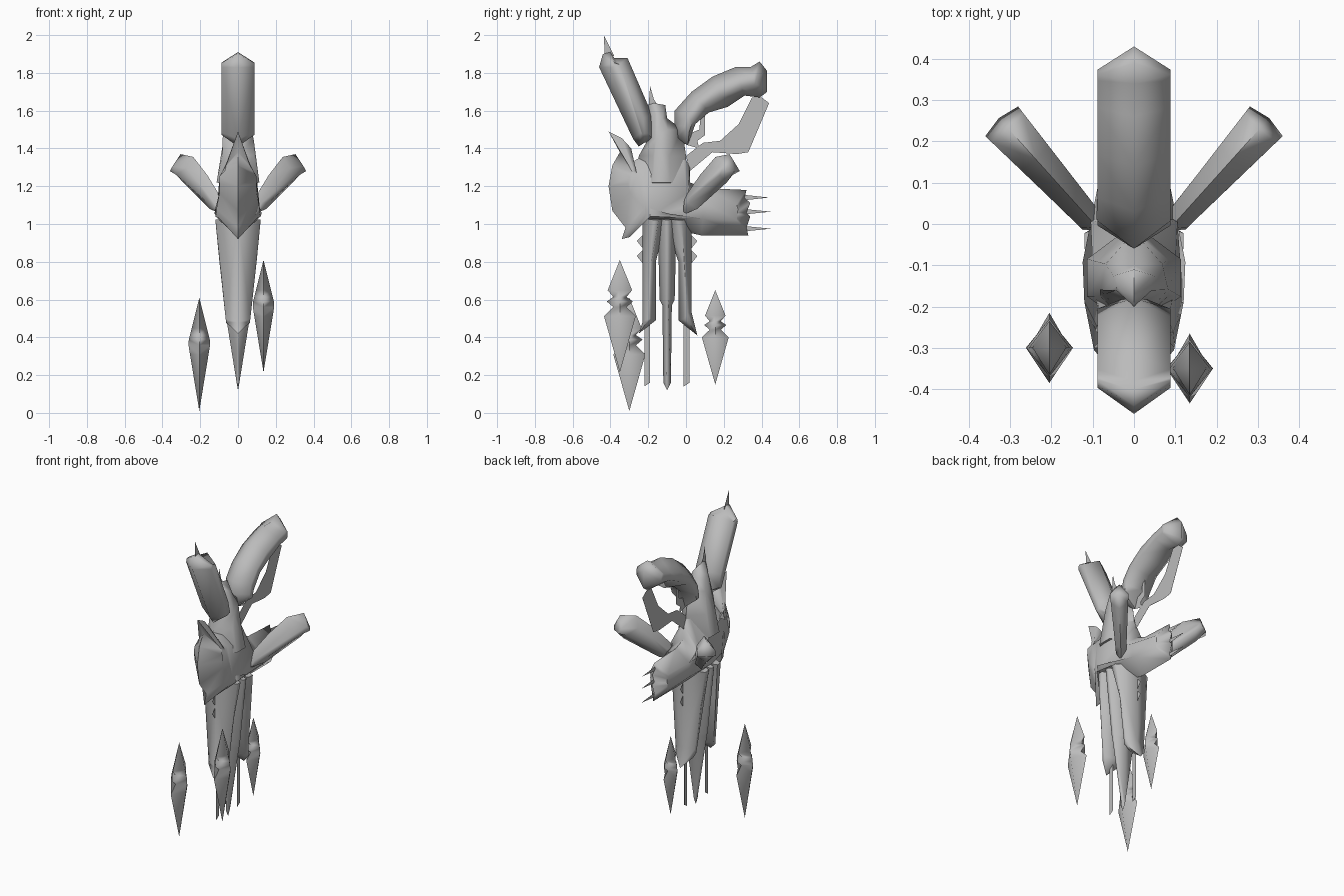
import bpy
import bmesh
import math
from mathutils import Vector

if "Cube" in bpy.data.objects:
    bpy.data.objects.remove(bpy.data.objects["Cube"], do_unlink=True)

# Single matte stone colour
stone = bpy.data.materials.new("stone grey")
stone.use_nodes = True
STONE_COLOUR = (0.5, 0.5, 0.5, 1)
stone.diffuse_color = STONE_COLOUR
stone.node_tree.nodes["Principled BSDF"].inputs["Base Color"].default_value = STONE_COLOUR


def finish(name, bm, location=(0, 0, 0), turn=0.0):
    """Turn a bmesh into a shaded, coloured object."""
    bmesh.ops.remove_doubles(bm, verts=bm.verts, dist=0.0001)
    bmesh.ops.recalc_face_normals(bm, faces=bm.faces)
    mesh = bpy.data.meshes.new(name)
    bm.to_mesh(mesh)
    bm.free()
    mesh.materials.append(stone)
    part = bpy.data.objects.new(name, mesh)
    part.location = location
    part.rotation_euler.z = turn
    bpy.context.collection.objects.link(part)
    bpy.ops.object.select_all(action="DESELECT")
    part.select_set(True)
    bpy.context.view_layer.objects.active = part
    bpy.ops.object.shade_smooth_by_angle(angle=math.radians(75))
    return part


def nearest_on_spine(point, spine):
    """Closest point to the outline point on a polyline."""
    best = None
    for start, end in zip(spine, spine[1:]):
        along = end - start
        amount = (point - start).dot(along) / along.length_squared
        found = start + along * min(max(amount, 0), 1)
        if best is None or (point - found).length < (point - best).length:
            best = found
    return best


def lens(name, outline, spine, width, inset, location=(0, 0, 0), turn=0.0):
    """Side outline on the middle plane, swelling to a panel (or a ridge at inset 1) on both sides."""
    spine = [Vector(p) for p in spine]
    bm = bmesh.new()
    rim = [bm.verts.new((0, y, z)) for y, z in outline]
    count = len(rim)
    caps = []
    for side in (-1, 1):
        panel = []
        for corner in outline:
            corner = Vector(corner)
            inner = corner.lerp(nearest_on_spine(corner, spine), inset)
            half = width(inner.x, inner.y) if callable(width) else width
            panel.append(bm.verts.new((side * half, inner.x, inner.y)))
        for i in range(count):
            j = (i + 1) % count
            bm.faces.new((rim[i], rim[j], panel[j], panel[i]))
        if inset < 1:
            caps.append(bm.faces.new(panel))
    bmesh.ops.triangulate(bm, faces=caps)
    return finish(name, bm, location, turn)


def plate(name, outline, thickness=0.0006):
    """Paper-thin piece lying on the middle plane."""
    bm = bmesh.new()
    face = bm.faces.new([bm.verts.new((-thickness / 2, y, z)) for y, z in outline])
    result = bmesh.ops.extrude_face_region(bm, geom=[face])
    moved = [v for v in result["geom"] if isinstance(v, bmesh.types.BMVert)]
    bmesh.ops.translate(bm, verts=moved, vec=(thickness, 0, 0))
    return finish(name, bm)


# Torso with a crest in front and a ragged tail block behind
def torso_width(y, z):
    return max(0.06, min(0.132 - 0.2 * abs(y + 0.13), 0.13 - 0.6 * (z - 1.2)))


lens("torso",
     [(-.41, 1.49), (-.34, 1.455), (-.29, 1.4), (-.28, 1.33), (-.2, 1.38), (-.02, 1.38), (.02, 1.3),
      (.02, 1.22), (.1, 1.19), (.32, 1.18), (.31, 1.14), (.34, 1.11), (.32, 1.06),
      (.34, 1.04), (.32, .98), (.33, .94), (.08, .94), (-.1, .98), (-.26, 1.01),
      (-.3, .93), (-.34, .92), (-.32, .98), (-.39, 1.07), (-.41, 1.2), (-.39, 1.31), (-.35, 1.38)],
     [(-.25, 1.22), (-.13, 1.1), (.24, 1.06)], torso_width, .65)


# Neck flaring down into the torso and tapering up between the horns
def neck_width(y, z):
    if z > 1.45:
        return max(0.03, 0.083 - 0.3 * (z - 1.45))
    return 0.083 + 0.6 * max(0, 1.27 - z)


lens("neck",
     [(-.25, 1.36), (-.2, 1.45), (-.2, 1.63), (-.17, 1.64), (-.11, 1.63), (-.1, 1.56), (-.02, 1.5),
      (0, 1.36), (0, 1.2), (-.26, 1.2)],
     [(-.13, 1.23), (-.14, 1.56)], neck_width, .65)

# Straight front horn
lens("front_horn",
     [(-.46, 1.83), (-.44, 1.9), (-.4, 1.91), (-.38, 1.88), (-.31, 1.88), (-.18, 1.58),
      (-.17, 1.44), (-.22, 1.43), (-.25, 1.41), (-.28, 1.45)],
     [(-.37, 1.83), (-.22, 1.5)], .088, .7)

# Curved back horn
lens("back_horn",
     [(-.06, 1.6), (.03, 1.7), (.14, 1.78), (.26, 1.83), (.34, 1.83), (.39, 1.86),
      (.43, 1.81), (.43, 1.7), (.39, 1.67), (.31, 1.68), (.22, 1.62), (.12, 1.59),
      (.05, 1.53), (.01, 1.42), (-.06, 1.44), (-.06, 1.52)],
     [(.02, 1.52), (.05, 1.61), (.18, 1.7), (.35, 1.76)], .088, .7)


# Hanging legs, narrowing downward
def leg_width(y, z):
    return max(0.02, min(0.12, 0.06 + 0.11 * (z - 0.45)))


def middle_leg_width(y, z):
    return leg_width(y, z) if z > 0.45 else max(0, 0.06 * (z - 0.12) / 0.33)


lens("front_leg",
     [(-.23, 1.03), (-.23, .48), (-.25, .42), (-.16, .49), (-.16, .8), (-.1, 1.03)],
     [(-.16, 1.02), (-.19, .8), (-.195, .5)], leg_width, .75)
lens("back_leg",
     [(-.12, 1.03), (-.04, .8), (-.04, .49), (.06, .41), (.03, .53), (.03, 1.03)],
     [(-.04, 1.02), (0, .8), (0, .5)], leg_width, .75)
lens("middle_leg",
     [(-.15, 1.03), (-.14, .6), (-.125, .57), (-.12, .16), (-.1, .12), (-.08, .16),
      (-.075, .57), (-.06, .6), (-.05, 1.03)],
     [(-.1, 1.02), (-.1, .16)], middle_leg_width, .75)

# Thin rods below the outer legs
for name, y in (("front_rod", -.205), ("back_rod", .003)):
    plate(name, [(y - .015, .55), (y - .015, .14), (y + .015, .16), (y + .015, .55)])

# Small jagged fins at the top of the legs
for name, y, out in (("front_fin", -.22, -1), ("back_fin", .02, 1)):
    for level in (.81, .89):
        plate(name, [(y, level - .03), (y + out * .04, level + .02), (y, level + .06)])

# Thin strap slung from the back horn to the neck
plate("strap",
      [(.35, 1.67), (.4, 1.67), (.44, 1.64), (.33, 1.38), (.27, 1.37), (.14, 1.38),
       (.02, 1.28), (0, 1.36), (.09, 1.43), (.18, 1.44), (.28, 1.53)])
plate("strap_link", [(0, 1.47), (.07, 1.5), (.08, 1.59), (.1, 1.59), (.1, 1.47), (.06, 1.44), (.07, 1.4), (0, 1.42)])

# Needles on the front horn, neck and tail
plate("horn_needle", [(-.435, 2), (-.43, 1.89), (-.38, 1.89)])
plate("neck_needle", [(-.19, 1.73), (-.2, 1.6), (-.13, 1.6), (-.17, 1.66)])
for level, reach in ((1.14, .44), (1.065, .45), (.975, .45)):
    plate("tail_needle", [(.3, level - .015), (reach, level), (.3, level + .015)])

# Side arms, spreading outward and back, thickening toward the tip
ARM_OUTLINE = [(-.04, 1.05), (-.03, 1.14), (.08, 1.26), (.19, 1.355), (.29, 1.37),
               (.325, 1.28), (.27, 1.22), (.06, 1.08)]
for name, side in (("left_arm", 1), ("right_arm", -1)):
    lens(name, ARM_OUTLINE, [(.0, 1.1), (.19, 1.27), (.31, 1.28)],
         lambda u, z: .03 + .075 * max(0, u), .7,
         (side * .11, .015, 0), -side * math.radians(42))

# Floating crystals: notched outline rising to a sharp ridge on each side
HALF_CRYSTAL = [(.065, .73), (.035, .67), (.07, .63), (.035, .58), (.085, .5)]
CRYSTAL = ([(0, 1)] + HALF_CRYSTAL + [(0, 0)]
           + [(-y, z) for y, z in reversed(HALF_CRYSTAL)])
for name, x, y, base, tall in (("right_crystal", -.205, -.3, .01, .6),
                               ("left_crystal", .135, -.35, .215, .595),
                               ("back_crystal", 0, .155, .15, .5)):
    size = tall / .6
    lens(name, [(a * size, b * tall) for a, b in CRYSTAL], [(0, 0), (0, tall)],
         lambda a, b: .057 * size * min(1, b / tall / .58, (1 - b / tall) / .38), 1, (x, y, base))
